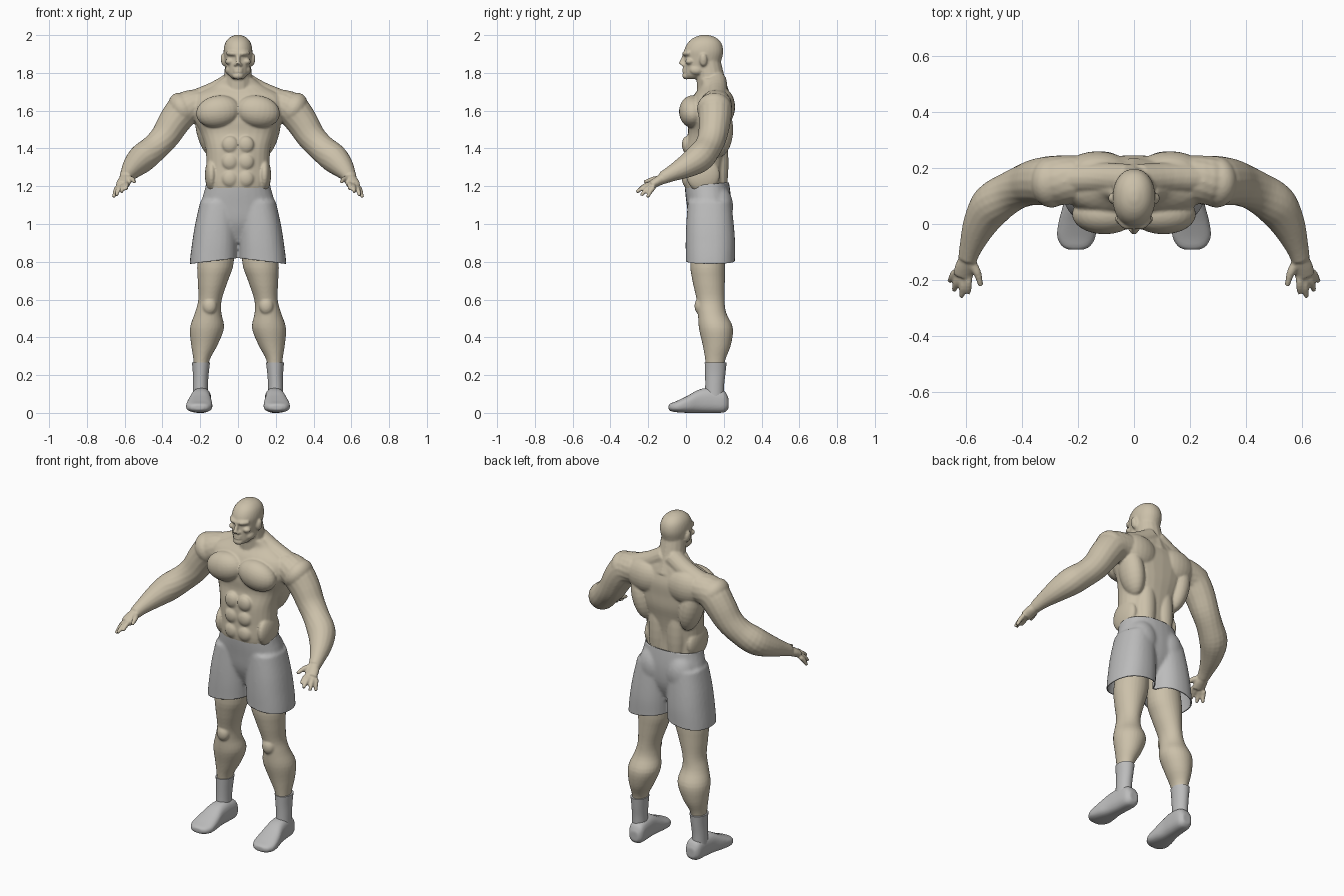
import bpy, bmesh, math
from mathutils import Vector, Matrix

if "Cube" in bpy.data.objects:
    bpy.data.objects.remove(bpy.data.objects["Cube"])

X, Y, Z = Vector((1, 0, 0)), Vector((0, 1, 0)), Vector((0, 0, 1))


def material(name, color):
    m = bpy.data.materials.new(name)
    m.use_nodes = True
    m.diffuse_color = (*color, 1)
    m.node_tree.nodes["Principled BSDF"].inputs["Base Color"].default_value = (*color, 1)
    return m


skin = material("skin beige", (0.60, 0.53, 0.40))
cloth = material("cloth grey", (0.50, 0.50, 0.50))


def smooth_rows(rows, steps=4):
    """Catmull-Rom curve through rows of x, y, z, rx, ry."""
    p = [rows[0]] + list(rows) + [rows[-1]]
    out = []
    for a, b, c, d in zip(p, p[1:], p[2:], p[3:]):
        for i in range(steps):
            t = i / steps
            out.append([(2 * q + (r - o) * t + (2 * o - 5 * q + 4 * r - s) * t * t
                         + (3 * q - o - 3 * r + s) * t ** 3) / 2
                        for o, q, r, s in zip(a, b, c, d)])
    return out + [list(rows[-1])]


def loft(bm, rows, side=1, axis=None, power=2.0, n=28):
    """Closed body through oval rings, along an axis or the path itself."""
    rows = smooth_rows(rows)
    pts = [Vector((r[0] * side, r[1], r[2])) for r in rows]
    rings = []
    for i, (c, r) in enumerate(zip(pts, rows)):
        t = axis or (pts[min(i + 1, len(pts) - 1)] - pts[max(i - 1, 0)]).normalized()
        v = t.cross(X).normalized()
        u = v.cross(t)
        ring = []
        for k in range(n):
            a = math.tau * k / n
            ca, sa = math.cos(a), math.sin(a)
            pu = math.copysign(abs(ca) ** (2 / power), ca) * r[3]
            pv = math.copysign(abs(sa) ** (2 / power), sa) * r[4]
            ring.append(bm.verts.new(c + u * pu + v * pv))
        rings.append(ring)
    faces = [bm.faces.new((a[k], a[(k + 1) % n], b[(k + 1) % n], b[k]))
             for a, b in zip(rings, rings[1:]) for k in range(n)]
    faces += [bm.faces.new(rings[0]), bm.faces.new(rings[-1])]
    bmesh.ops.recalc_face_normals(bm, faces=faces)


def tube(bm, points, side=1):
    loft(bm, [(*p, p[3]) for p in points], side, n=16)


def blob(bm, center, radii, side=1, tilt=0):
    m = (Matrix.Translation((center[0] * side, center[1], center[2]))
         @ Matrix.Rotation(math.radians(tilt * side), 4, 'Y')
         @ Matrix.Diagonal((*radii, 1)))
    bmesh.ops.create_uvsphere(bm, u_segments=24, v_segments=14, radius=1, matrix=m)


def fused(name, bm, mat, voxel, rounds):
    """Merge overlapping volumes into one smooth surface."""
    me = bpy.data.meshes.new(name)
    bm.to_mesh(me)
    bm.free()
    ob = bpy.data.objects.new(name, me)
    bpy.context.collection.objects.link(ob)
    rm = ob.modifiers.new("fuse", 'REMESH')
    rm.mode, rm.voxel_size = 'VOXEL', voxel
    sm = ob.modifiers.new("soften", 'SMOOTH')
    sm.factor, sm.iterations = 0.5, rounds
    dg = bpy.context.evaluated_depsgraph_get()
    ob.data = bpy.data.meshes.new_from_object(ob.evaluated_get(dg))
    ob.modifiers.clear()
    ob.data.materials.clear()
    ob.data.materials.append(mat)
    ob.data.polygons.foreach_set("use_smooth", [True] * len(ob.data.polygons))
    return ob


# Torso and neck
body = bmesh.new()
torso = [(1.0, .12, .12, .08), (1.1, .12, .15, .095), (1.2, .1, .163, .108),
         (1.3, .1, .167, .108), (1.4, .108, .172, .115), (1.48, .125, .198, .115),
         (1.55, .125, .23, .118), (1.62, .13, .25, .115), (1.68, .135, .23, .095),
         (1.73, .145, .14, .07), (1.77, .13, .085, .06)]
loft(body, [(0, y, z, rx, ry) for z, y, rx, ry in torso], axis=Z, power=2.3)
tube(body, [(0, .15, 1.66, .09), (0, .135, 1.74, .078), (0, .115, 1.86, .068)])

for s in (1, -1):
    # Trunk muscles
    tube(body, [(.02, .16, 1.76, .055), (.12, .165, 1.70, .055), (.27, .16, 1.64, .055)], s)
    blob(body, (.105, .035, 1.595), (.118, .072, .085), s, 10)
    blob(body, (.16, .17, 1.5), (.062, .08, .15), s, 12)
    blob(body, (.13, .19, 1.62), (.12, .07, .1), s)
    blob(body, (.06, .175, 1.32), (.055, .05, .22), s)
    blob(body, (.14, .09, 1.26), (.035, .09, .09), s)
    for z in (1.24, 1.33, 1.42):
        blob(body, (.042, .004, z), (.043, .026, .045), s)

    # Arm
    tube(body, [(.2, .16, 1.63, .085), (.28, .155, 1.61, .09), (.335, .152, 1.545, .085),
                (.385, .14, 1.465, .077), (.44, .115, 1.405, .073), (.505, .07, 1.35, .077),
                (.55, 0, 1.305, .062), (.582, -.08, 1.265, .042), (.595, -.125, 1.243, .034)], s)
    blob(body, (.295, .15, 1.61), (.068, .092, .09), s, 30)
    # Palm, fingers and thumb
    loft(body, [(.593, -.115, 1.245, .026, .030), (.602, -.15, 1.226, .036, .026),
                (.612, -.185, 1.205, .036, .022)], s)
    for base, tip in (((.638, -.17, 1.195), (.659, -.205, 1.14)),
                      ((.626, -.185, 1.197), (.644, -.238, 1.15)),
                      ((.608, -.19, 1.203), (.616, -.262, 1.168)),
                      ((.592, -.185, 1.212), (.592, -.248, 1.182))):
        mid = [(a + b) / 2 for a, b in zip(base, tip)]
        mid[2] += .007
        tube(body, [(*base, .014), (*mid, .013), (*tip, .009)], s)
    tube(body, [(.588, -.13, 1.24, .018), (.562, -.17, 1.237, .015), (.547, -.222, 1.222, .009)], s)

    # Leg
    leg = [(1.0, .1, .12, .08, .08), (.8, .118, .115, .096, .093), (.7, .133, .12, .08, .086),
           (.6, .148, .13, .062, .074), (.53, .158, .138, .07, .075), (.45, .164, .158, .09, .09),
           (.36, .178, .163, .07, .075), (.28, .193, .155, .043, .053), (.2, .196, .152, .036, .044)]
    loft(body, [(x, y, z, rx, ry) for z, x, y, rx, ry in leg], s, Z)
    blob(body, (.15, .075, .565), (.038, .03, .045), s)

# Head
head = [(1.768, .035, .028, .028), (1.79, .048, .05, .056), (1.83, .08, .064, .09),
        (1.88, .092, .073, .099), (1.92, .094, .076, .103), (1.96, .098, .067, .088),
        (1.987, .1, .045, .058), (2.001, .1, .014, .018)]
loft(body, [(0, y, z, rx, ry) for z, y, rx, ry in head], axis=Z, power=2.15)
tube(body, [(0, -.005, 1.9, .010), (0, -.018, 1.87, .011), (0, -.025, 1.845, .015)])
blob(body, (0, .002, 1.785), (.03, .022, .02))
for z in (1.822, 1.807):
    blob(body, (0, -.004, z), (.028, .016, .007))
for s in (1, -1):
    tube(body, [(0, -.006, 1.9, .012), (.03, -.006, 1.903, .013), (.058, .02, 1.905, .011)], s)
    blob(body, (.046, .018, 1.86), (.022, .022, .016), s)
    blob(body, (.012, -.015, 1.843), (.011, .012, .009), s)
    blob(body, (.05, .055, 1.815), (.018, .035, .025), s)
    blob(body, (.078, .092, 1.868), (.013, .02, .034), s, 8)
fused("body", body, skin, .006, 4)

# Shorts: fused volume trimmed at waist and hem, then mirrored as a thin shell
bm = bmesh.new()
pelvis = [(1.28, .105, .16, .11), (1.2, .112, .172, .119), (1.1, .122, .196, .118),
          (1.0, .125, .18, .105), (.9, .125, .1, .06)]
loft(bm, [(0, y, z, rx, ry) for z, y, rx, ry in pelvis], axis=Z, power=2.2)
for s in (1, -1):
    loft(bm, [(.1, .125, 1.12, .1, .115), (.114, .127, 1.0, .113, .126),
              (.122, .129, .9, .121, .131), (.129, .129, .8, .126, .13),
              (.13, .129, .7, .127, .13)], s, Z, 2.3)
    blob(bm, (.088, .165, 1.09), (.092, .085, .12), s)
shorts = fused("shorts", bm, cloth, .009, 5)
bm = bmesh.new()
bm.from_mesh(shorts.data)
for co, no in (((0, 0, 0), (-1, 0, 0)), ((0, 0, .82), (-.12, 0, -1)), ((0, 0, 1.2), (0, -.09, 1))):
    bmesh.ops.bisect_plane(bm, geom=bm.verts[:] + bm.edges[:] + bm.faces[:],
                           plane_co=co, plane_no=no, clear_outer=True)
bm.to_mesh(shorts.data)
bm.free()
shorts.modifiers.new("mirror", 'MIRROR')
shell = shorts.modifiers.new("thickness", 'SOLIDIFY')
shell.thickness = .006

# Socks and shoes
for s, label in ((1, "left"), (-1, "right")):
    bm = bmesh.new()
    loft(bm, [(.2, .15, .08, .04, .05), (.199, .152, .15, .04, .05), (.197, .155, .21, .042, .054),
              (.196, .157, .268, .048, .058)], s, Z)
    me = bpy.data.meshes.new(label + "_sock")
    bm.to_mesh(me)
    bm.free()
    me.materials.append(cloth)
    sock = bpy.data.objects.new(me.name, me)
    bpy.context.collection.objects.link(sock)
    bpy.ops.object.select_all(action='DESELECT')
    sock.select_set(True)
    bpy.context.view_layer.objects.active = sock
    bpy.ops.object.shade_smooth_by_angle(angle=math.radians(50))

    bm = bmesh.new()
    shoe = [(.225, .188, .05, .026, .028), (.2, .189, .06, .046, .058), (.13, .193, .066, .051, .066),
            (.07, .198, .062, .055, .062), (.01, .203, .046, .066, .046),
            (-.045, .206, .034, .069, .031), (-.08, .207, .03, .05, .021), (-.092, .207, .03, .025, .012)]
    loft(bm, [(x, y, z, rx, rz) for y, x, z, rx, rz in shoe], s, Y, 2.6)
    fused(label + "_shoe", bm, cloth, .006, 3)
